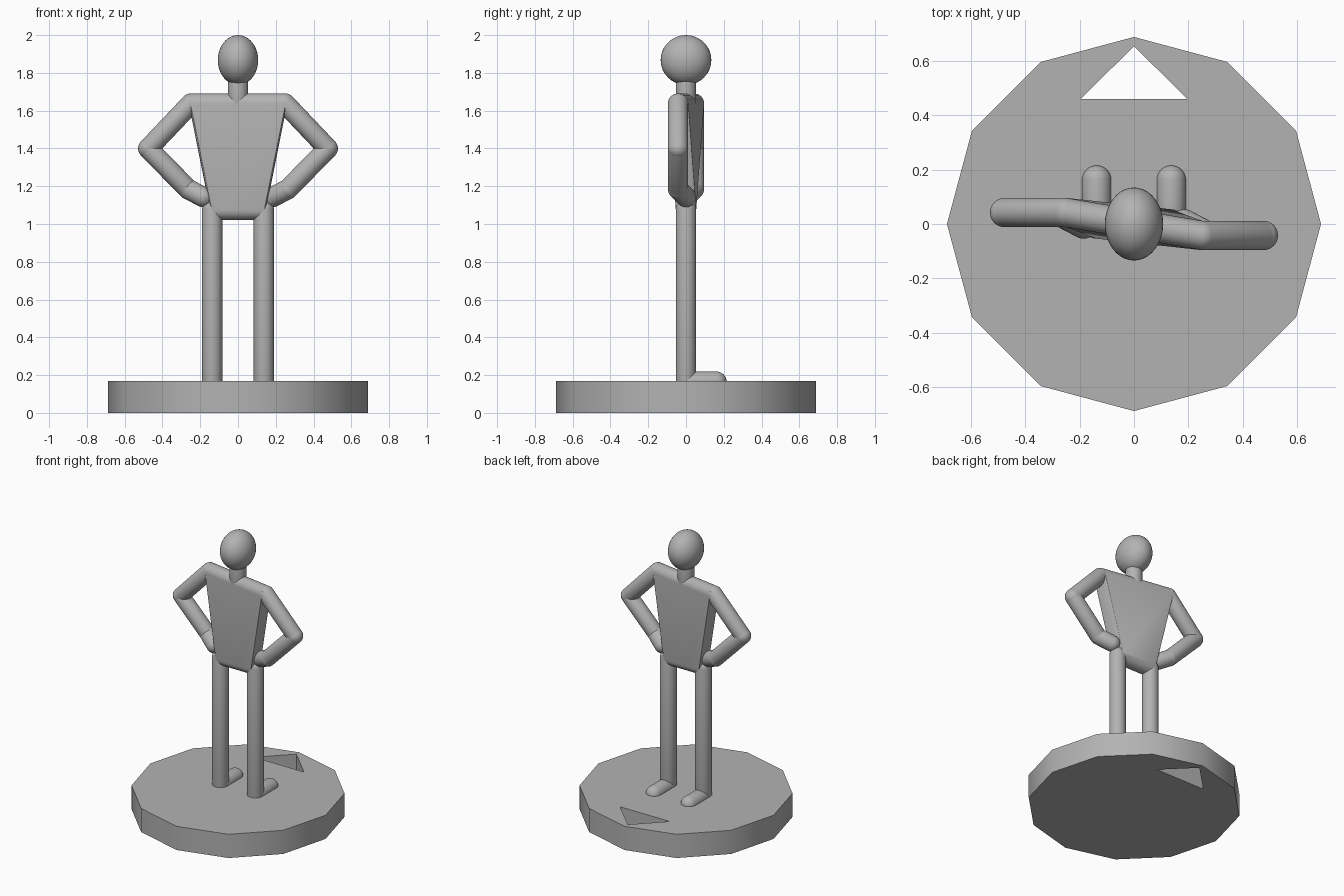
import bpy, bmesh
from math import radians, sin, cos, pi
from mathutils import Vector, Matrix

cube = bpy.data.objects.get("Cube")
if cube:
    bpy.data.objects.remove(cube, do_unlink=True)

grey = bpy.data.materials.new("plain grey")
grey.use_nodes = True
GREY = (0.45, 0.45, 0.45, 1)
grey.diffuse_color = GREY
grey.node_tree.nodes["Principled BSDF"].inputs["Base Color"].default_value = GREY

R = 0.054          # limb radius
HIP_Z = 1.075
SHOULDER_Z = 1.637
BASE_TOP = 0.168


def smooth(ob):
    bpy.ops.object.select_all(action='DESELECT')
    ob.select_set(True)
    bpy.context.view_layer.objects.active = ob
    bpy.ops.object.shade_smooth_by_angle(angle=radians(35))


def finish(name, bm):
    bmesh.ops.recalc_face_normals(bm, faces=bm.faces)
    me = bpy.data.meshes.new(name)
    bm.to_mesh(me)
    bm.free()
    me.materials.append(grey)
    ob = bpy.data.objects.new(name, me)
    bpy.context.collection.objects.link(ob)
    smooth(ob)
    return ob


def limb(name, points):
    """Chain of round-ended tubes through the points."""
    bm = bmesh.new()
    for a, b in zip(points, points[1:]):
        a, b = Vector(a), Vector(b)
        axis = b - a
        verts = bmesh.ops.create_uvsphere(bm, u_segments=32, v_segments=15, radius=R)["verts"]
        for v in verts:
            v.co.z += axis.length / 2 * (1 if v.co.z > 0 else -1)
        turn = axis.to_track_quat('Z', 'Y').to_matrix().to_4x4()
        bmesh.ops.transform(bm, matrix=Matrix.Translation((a + b) / 2) @ turn, verts=verts)
    return finish(name, bm)


# Base: twelve-sided slab with a triangular hole marking the facing direction
curve = bpy.data.curves.new("base", 'CURVE')
curve.dimensions = '2D'
curve.fill_mode = 'BOTH'
curve.extrude = BASE_TOP / 2
rim = [(0.687 * cos(i * pi / 6), 0.687 * sin(i * pi / 6)) for i in range(12)]
arrow = [(-0.195, 0.46), (0.195, 0.46), (0, 0.653)]
for outline in (rim, arrow):
    spline = curve.splines.new('POLY')
    spline.points.add(len(outline) - 1)
    for p, (x, y) in zip(spline.points, outline):
        p.co = (x, y, 0, 1)
    spline.use_cyclic_u = True
curve_ob = bpy.data.objects.new("base_outline", curve)
bpy.context.collection.objects.link(curve_ob)
bpy.context.view_layer.update()
slab = bpy.data.meshes.new_from_object(curve_ob.evaluated_get(bpy.context.evaluated_depsgraph_get()))
bpy.data.objects.remove(curve_ob, do_unlink=True)
bm = bmesh.new()
bm.from_mesh(slab)
bpy.data.meshes.remove(slab)
bmesh.ops.remove_doubles(bm, verts=bm.verts, dist=0.0005)
bmesh.ops.translate(bm, verts=bm.verts, vec=(0, 0, BASE_TOP / 2))
for f in bm.faces:
    f.material_index = 0
finish("base", bm)

# Legs with feet, and arms with hands on the hips; shoulders are slightly twisted
for side, s in (("left", 1), ("right", -1)):
    x, y = s * 0.137, s * -0.042
    limb(side + "_leg", [(x, 0, HIP_Z), (x, 0, 0.165), (x, 0.161, 0.165)])
    limb(side + "_arm", [(s * 0.25, y, SHOULDER_Z), (s * 0.475, y, 1.4),
                         (s * 0.265, y, 1.185), (s * 0.185, 0, 1.143)])

# Torso: hull between the shoulder bar and the hip bar
bm = bmesh.new()
for s in (1, -1):
    for x, y, z in ((s * 0.25, s * -0.042, SHOULDER_Z), (s * 0.137, 0, HIP_Z)):
        for i in range(32):
            a = i * pi / 16
            bm.verts.new((x, y + R * cos(a), z + R * sin(a)))
hull = bmesh.ops.convex_hull(bm, input=bm.verts)
loose = set(hull["geom_interior"]) | set(hull["geom_unused"])
bmesh.ops.delete(bm, geom=[g for g in loose if isinstance(g, bmesh.types.BMVert)], context='VERTS')
finish("torso", bm)

# Neck
limb("neck", [(0, 0, 1.64), (0, 0, 1.78)])

# Head: egg-shaped, longer front to back
bm = bmesh.new()
bmesh.ops.create_uvsphere(bm, u_segments=40, v_segments=24, radius=1)
bmesh.ops.scale(bm, verts=bm.verts, vec=(0.107, 0.134, 0.132))
bmesh.ops.translate(bm, verts=bm.verts, vec=(0, 0, 1.868))
finish("head", bm)
